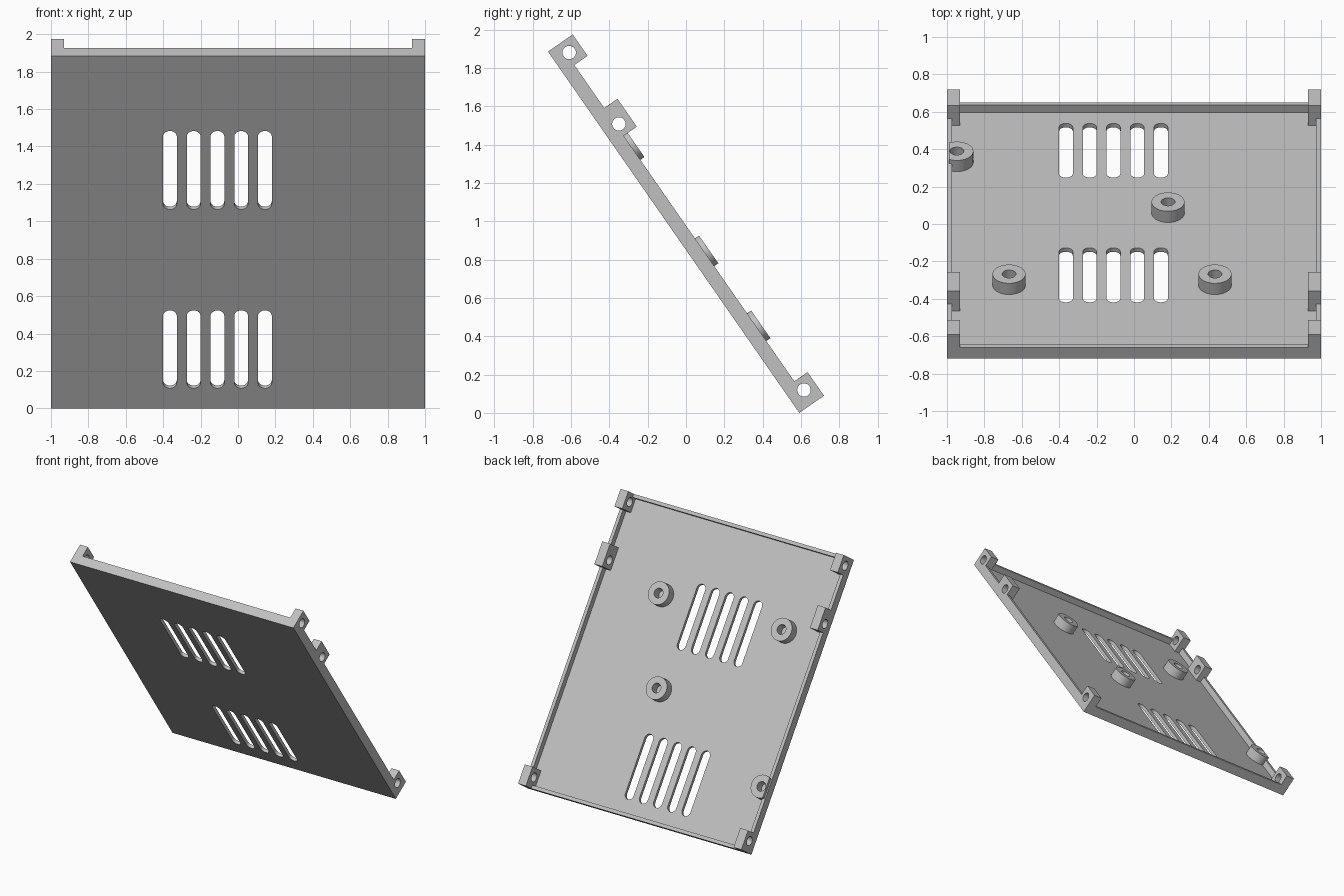
import bpy, bmesh, math
from mathutils import Matrix, Vector

cube = bpy.data.objects.get("Cube")
if cube:
    bpy.data.objects.remove(cube, do_unlink=True)

# Panel-local frame: x across, -y up the slope, z out of the inner face
LENGTH, WALL, RIM, LUG_H, BOSS_TOP = 2.296, 0.027, 0.073, 0.157, 0.099
TILT = Matrix.Translation((0, 0.591, 0)) @ Matrix.Rotation(math.radians(-55.18), 4, "X")

grey = bpy.data.materials.new("light_grey_plastic")
grey.use_nodes = True
color = (0.53, 0.53, 0.53, 1)
grey.diffuse_color = color
grey.node_tree.nodes["Principled BSDF"].inputs["Base Color"].default_value = color


def box(bm, x0, x1, u0, u1, n0, n1):
    """Add a box spanning x, slope distance u and height n."""
    size = Matrix.Diagonal((x1 - x0, u1 - u0, n1 - n0, 1))
    centre = Matrix.Translation(((x0 + x1) / 2, -(u0 + u1) / 2, (n0 + n1) / 2))
    bmesh.ops.create_cube(bm, size=1, matrix=centre @ size)


def cylinder(bm, x, u, n, radius, depth, sideways=False):
    turn = Matrix.Rotation(math.pi / 2, 4, "Y") if sideways else Matrix()
    bmesh.ops.create_cone(bm, cap_ends=True, segments=48, radius1=radius, radius2=radius,
                          depth=depth, matrix=Matrix.Translation((x, -u, n)) @ turn)


def slot(bm, x, u0, u1, radius, n0, n1):
    """Add a prism with rounded ends."""
    points = []
    for i in range(26):
        angle = math.pi * (i if i < 13 else i - 1) / 12
        end = -u0 - radius if i < 13 else -u1 + radius
        points.append((x + radius * math.cos(angle), end + radius * math.sin(angle), n0))
    face = bm.faces.new([bm.verts.new(p) for p in points])
    top = bmesh.ops.extrude_face_region(bm, geom=[face])["geom"]
    bmesh.ops.translate(bm, vec=Vector((0, 0, n1 - n0)),
                        verts=[v for v in top if isinstance(v, bmesh.types.BMVert)])


def make(name, bm):
    bmesh.ops.recalc_face_normals(bm, faces=bm.faces)
    mesh = bpy.data.meshes.new(name)
    bm.to_mesh(mesh)
    bm.free()
    mesh.materials.append(grey)
    obj = bpy.data.objects.new(name, mesh)
    bpy.context.scene.collection.objects.link(obj)
    return obj


def combine(obj, bm, operation):
    """Apply a boolean and discard the helper."""
    tool = make("helper", bm)
    mod = obj.modifiers.new("boolean", "BOOLEAN")
    mod.operation, mod.solver, mod.object = operation, "EXACT", tool
    bpy.context.view_layer.update()
    result = bpy.data.meshes.new_from_object(
        obj.evaluated_get(bpy.context.evaluated_depsgraph_get()))
    obj.modifiers.clear()
    obj.data = result
    bpy.data.objects.remove(tool, do_unlink=True)


# Tray panel with a raised rim
bm = bmesh.new()
box(bm, -1, 1, 0, LENGTH, 0, RIM)
panel = make("tray_panel", bm)
bm = bmesh.new()
box(bm, -1 + WALL, 1 - WALL, WALL, LENGTH - WALL, 0.026, 0.5)
combine(panel, bm, "DIFFERENCE")

# Two rows of ventilation slots
bm = bmesh.new()
for low, high in ((0.13, 0.638), (1.295, 1.806)):
    for i in range(5):
        slot(bm, -0.364 + 0.127 * i, low, high, 0.037, -0.1, 0.2)
combine(panel, bm, "DIFFERENCE")

# Side lugs with pin holes
bm = bmesh.new()
for low, high in ((0, 0.15), (1.71, 1.887), (2.16, LENGTH)):
    for x in (-1, 0.93):
        box(bm, x, x + 0.07, low, high, 0, LUG_H)
combine(panel, bm, "UNION")
bm = bmesh.new()
for u in (0.084, 1.775, 2.229):
    cylinder(bm, 0, u, 0.088, 0.035, 2.4, sideways=True)
combine(panel, bm, "DIFFERENCE")

# Hollow standoffs
parts = [panel]
places = {"side_standoff": (-0.947, 0.494), "centre_standoff": (0.182, 0.97),
          "upper_right_standoff": (-0.668, 1.645), "upper_left_standoff": (0.433, 1.645)}
for name, (x, u) in places.items():
    bm = bmesh.new()
    cylinder(bm, x, u, (0.02 + BOSS_TOP) / 2, 0.088, BOSS_TOP - 0.02)
    boss = make(name, bm)
    bm = bmesh.new()
    cylinder(bm, x, u, 0.05, 0.037, 0.3)
    combine(boss, bm, "DIFFERENCE")
    if name == "side_standoff":
        bm = bmesh.new()
        box(bm, -1.3, -0.99, u - 0.3, u + 0.3, -0.2, 0.4)
        combine(boss, bm, "DIFFERENCE")
    parts.append(boss)

# Lean everything into place and smooth the round walls
bpy.ops.object.select_all(action="DESELECT")
for obj in parts:
    obj.data.transform(TILT)
    obj.select_set(True)
bpy.context.view_layer.objects.active = panel
bpy.ops.object.shade_smooth_by_angle(angle=math.radians(30))
